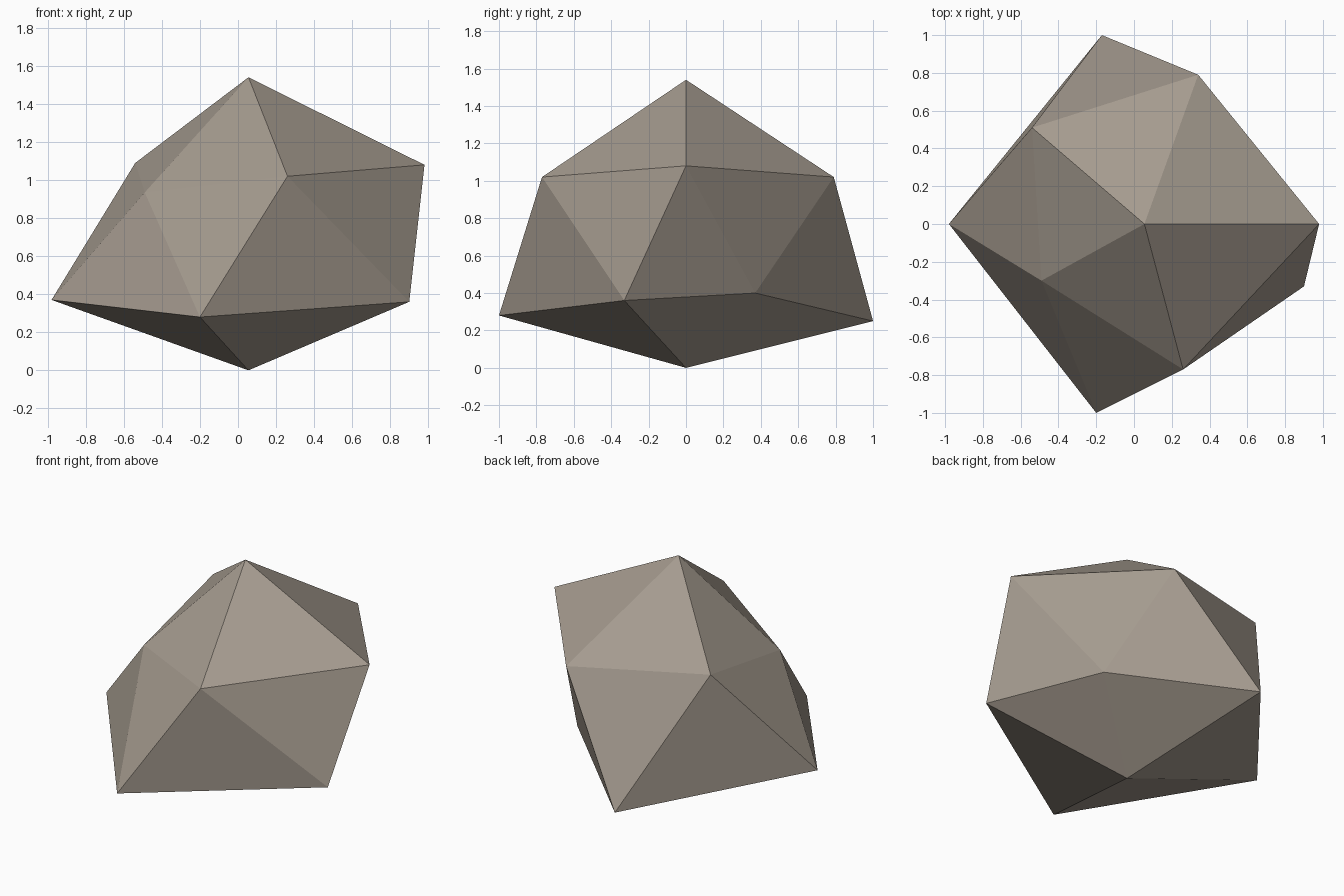
import bpy
import bmesh

if "Cube" in bpy.data.objects:
    bpy.data.objects.remove(bpy.data.objects["Cube"])

# Stone colour
stone = bpy.data.materials.new("warm_grey_stone")
stone.diffuse_color = (0.376, 0.328, 0.275, 1.0)
stone.use_nodes = True
stone.node_tree.nodes["Principled BSDF"].inputs["Base Color"].default_value = stone.diffuse_color

# Rock outline: two five-point rings between two poles, counter-clockwise from above
upper = [(0.98, 0, 1.08), (0.34, 0.79, 1.02), (-0.54, 0.51, 1.09),
         (-0.49, -0.30, 0.935), (0.26, -0.77, 1.02)]
lower = [(0.55, 0.37, 0.40), (-0.17, 1.0, 0.25), (-0.98, 0, 0.37),
         (-0.20, -1.0, 0.28), (0.90, -0.33, 0.36)]

bm = bmesh.new()
top = bm.verts.new((0.055, 0, 1.54))
base = bm.verts.new((0.055, 0, 0))
up = [bm.verts.new(p) for p in upper]
low = [bm.verts.new(p) for p in lower]

# Cap, zigzag band and underside
for i in range(5):
    j = (i + 1) % 5
    bm.faces.new((top, up[i], up[j]))
    bm.faces.new((up[i], low[i], up[j]))
    bm.faces.new((low[i], low[j], up[j]))
    bm.faces.new((base, low[j], low[i]))
bmesh.ops.recalc_face_normals(bm, faces=bm.faces)

mesh = bpy.data.meshes.new("rock")
bm.to_mesh(mesh)
bm.free()
mesh.materials.append(stone)
rock = bpy.data.objects.new("rock", mesh)
bpy.context.collection.objects.link(rock)
